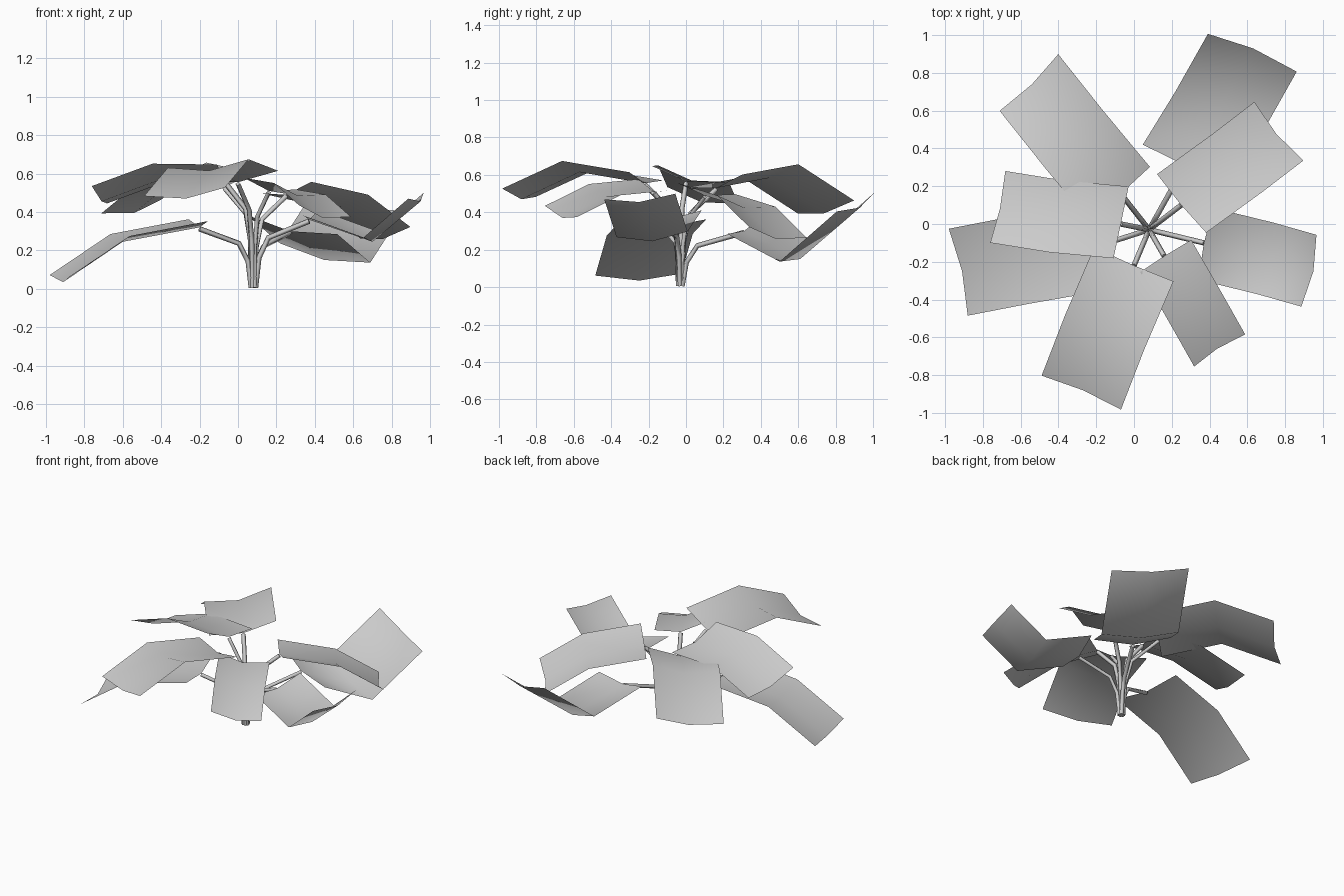
import bpy
from mathutils import Vector as V

if "Cube" in bpy.data.objects:
    bpy.data.objects.remove(bpy.data.objects["Cube"])

ROOT = V((0.08, -0.03, 0.006))
RISE = 0.038  # how far the side edges lift above the mid rib

# each leaf: mid rib at base, bend and tip, then half-width vector
LEAVES = [
    [(-.07, .16, .53), (-.31, .45, .585), (-.54, .74, .395), (.155, .15, .035)],
    [(.27, .31, .30), (.45, .61, .15), (.63, .93, .425), (.235, -.10, -.05)],
    [(-.07, .00, .565), (-.40, .03, .57), (-.71, .08, .455), (-.04, -.19, .045)],
    [(.25, .10, .49), (.54, .31, .425), (.755, .475, .26), (.13, -.155, .03)],
    [(.37, -.10, .36), (.70, -.18, .245), (.95, -.25, .455), (.04, .19, .015)],
    [(.16, -.17, .51), (.31, -.43, .485), (.44, -.66, .37), (.135, .085, -.03)],
    [(.00, -.22, .555), (-.15, -.57, .615), (-.27, -.88, .47), (.21, -.09, .022)],
    [(-.20, -.12, .32), (-.60, -.19, .245), (-.91, -.25, .035), (-.05, .23, .005)],
]


def make_leaf(i, rib, half):
    """Bent 2 x 2 sheet with a shallow V section."""
    dirs = [rib[1] - rib[0], rib[2] - rib[0], rib[2] - rib[1]]
    verts = []
    for p, d in zip(rib, dirs):
        n = d.cross(half).normalized()
        if n.z < 0:
            n = -n
        verts += [p - half + n * RISE, p, p + half + n * RISE]
    faces = [(r * 3 + c, r * 3 + c + 1, r * 3 + c + 4, r * 3 + c + 3)
             for r in range(2) for c in range(2)]
    mesh = bpy.data.meshes.new(f"leaf_{i}")
    mesh.from_pydata(verts, [], faces)
    # top side faces up
    mesh.update()
    if mesh.polygons[0].normal.z < 0:
        mesh.flip_normals()
    mesh.shade_smooth()
    bpy.context.collection.objects.link(bpy.data.objects.new(f"leaf_{i}", mesh))


def make_stem(i, tip):
    """Thin four-sided stalk: rises from the root, then elbows out to the leaf."""
    out = V((tip.x - ROOT.x, tip.y - ROOT.y, 0))
    start = ROOT + out.normalized() * 0.012
    knee = ROOT + out * 0.1
    knee.z = tip.z * 0.45
    elbow = ROOT + out * 0.27
    elbow.z = tip.z * 0.74
    curve = bpy.data.curves.new(f"stem_{i}", 'CURVE')
    curve.dimensions = '3D'
    curve.bevel_depth = 0.014
    curve.bevel_resolution = 0
    curve.use_fill_caps = True
    pts = [start, knee, elbow, tip - V((0, 0, 0.008))]
    spline = curve.splines.new('POLY')
    spline.points.add(len(pts) - 1)
    for sp, p in zip(spline.points, pts):
        sp.co = (*p, 1)
    bpy.context.collection.objects.link(bpy.data.objects.new(f"stem_{i}", curve))


for i, data in enumerate(LEAVES, 1):
    *rib, half = [V(p) for p in data]
    make_leaf(i, rib, half)
    make_stem(i, rib[0])
